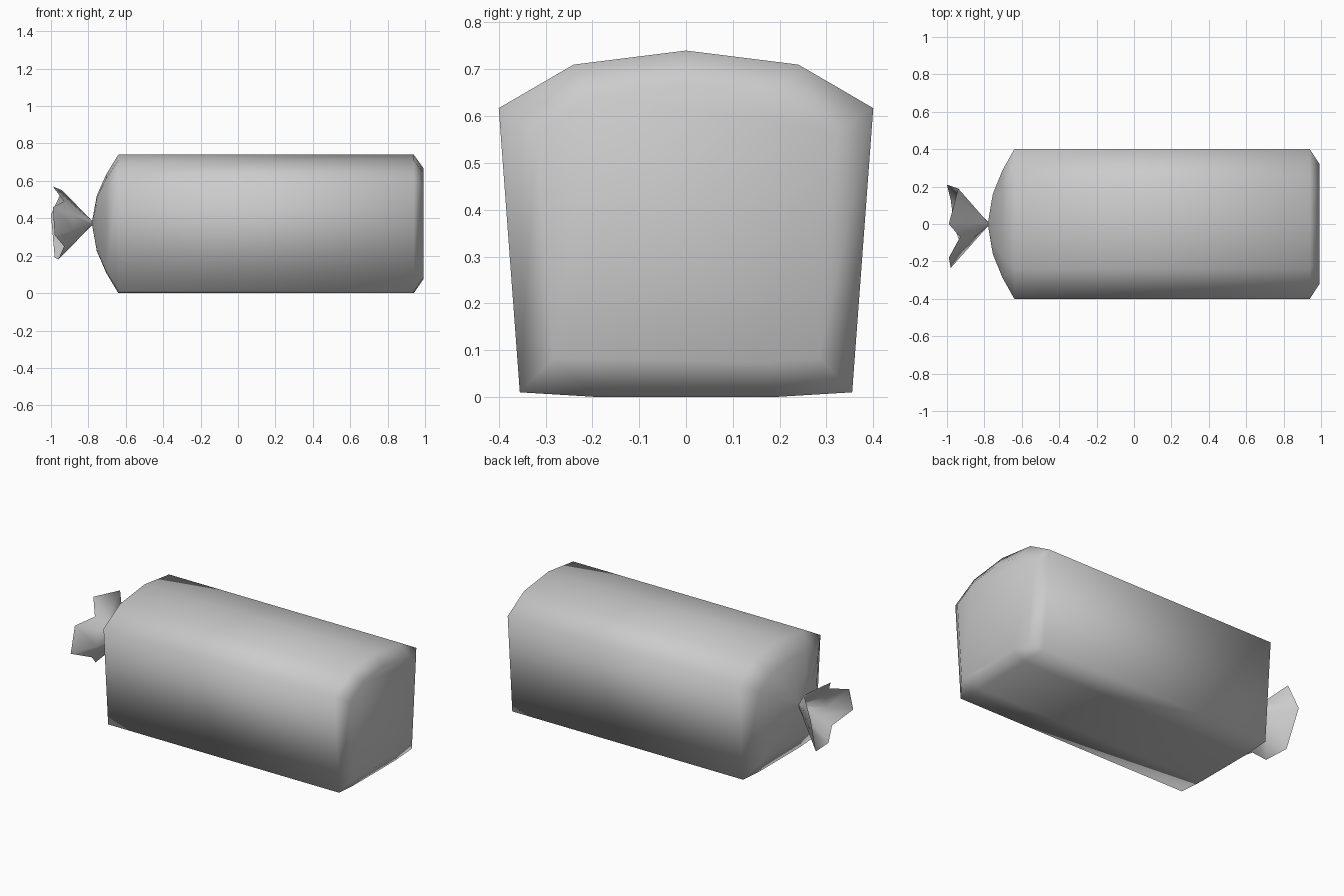
import bpy
import bmesh
from mathutils import Vector

if "Cube" in bpy.data.objects:
    bpy.data.objects.remove(bpy.data.objects["Cube"], do_unlink=True)

# Plain grey wrapper material
grey = bpy.data.materials.new("wrapper_grey")
grey.use_nodes = True
colour = (0.6, 0.6, 0.6, 1)
grey.diffuse_color = colour
grey.node_tree.nodes["Principled BSDF"].inputs["Base Color"].default_value = colour


def loft(name, rings, cap_end=False):
    """Skin a list of equal-length point rings with smooth quads."""
    bm = bmesh.new()
    rows = [[bm.verts.new(p) for p in ring] for ring in rings]
    n = len(rows[0])
    for a, b in zip(rows, rows[1:]):
        for i in range(n):
            j = (i + 1) % n
            bm.faces.new((a[i], a[j], b[j], b[i]))
    if cap_end:
        bm.faces.new(rows[-1])
    bmesh.ops.recalc_face_normals(bm, faces=bm.faces)
    for f in bm.faces:
        f.smooth = True
    mesh = bpy.data.meshes.new(name)
    bm.to_mesh(mesh)
    bm.free()
    mesh.materials.append(grey)
    obj = bpy.data.objects.new(name, mesh)
    bpy.context.collection.objects.link(obj)
    return obj


# Loaf-shaped cross-section (y, z): right half, then mirrored
half = [(0.24, 0.71), (0.4, 0.617), (0.355, 0.01), (0.19, 0)]
section = [(0, 0.74)] + half + [(-y, z) for y, z in reversed(half)]
mid_z = 0.375


def section_ring(x, scale):
    return [Vector((x, y * scale, mid_z + (z - mid_z) * scale)) for y, z in section]


# Bag body: gathered neck, full length, rounded flat end
stations = [(-0.78, 0.03), (-0.755, 0.4), (-0.705, 0.71), (-0.64, 1),
            (0.94, 1), (0.992, 0.8)]
loft("bag_body", [section_ring(x, s) for x, s in stations], cap_end=True)

# Crumpled tail: neck flaring out to a folded, uneven rim
rim = [Vector(p) for p in [
    (-0.99, 0, 0.57), (-0.94, 0.19, 0.55), (-1, 0.21, 0.42),
    (-0.98, 0.13, 0.19), (-0.96, -0.02, 0.18), (-0.93, -0.1, 0.25),
    (-0.98, -0.235, 0.31), (-0.99, -0.18, 0.46), (-0.93, -0.07, 0.49)]]
neck = section_ring(-0.78, 0.03)
middle = [a.lerp(b, 0.5) for a, b in zip(neck, rim)]
loft("bag_tail", [neck, middle, rim])
